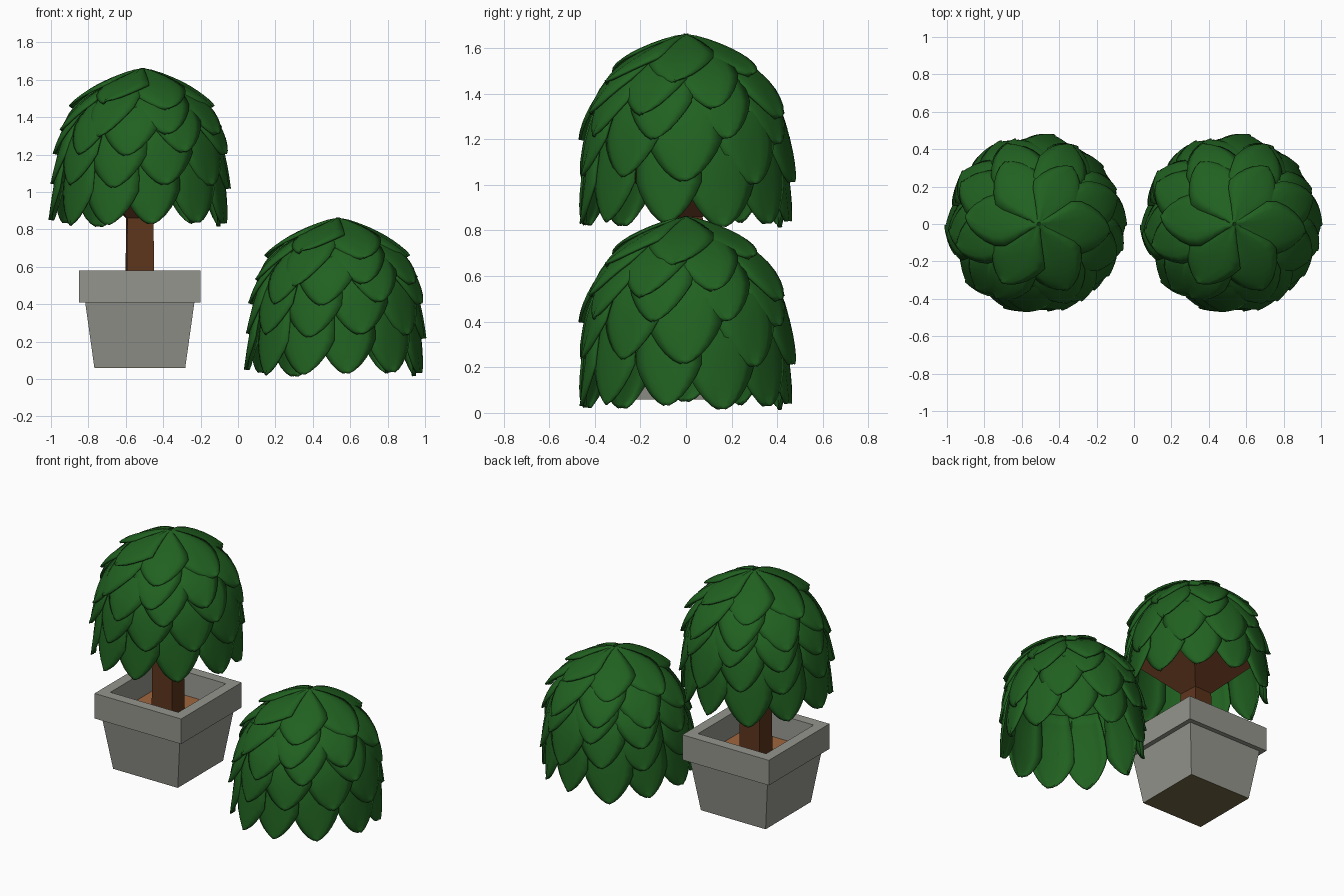
import bpy, bmesh, math, random
from mathutils import Vector

if "Cube" in bpy.data.objects:
    bpy.data.objects.remove(bpy.data.objects["Cube"])
random.seed(4)


def material(name, rgb):
    m = bpy.data.materials.new(name)
    m.diffuse_color = (*rgb, 1)
    m.use_nodes = True
    m.node_tree.nodes["Principled BSDF"].inputs["Base Color"].default_value = m.diffuse_color
    return m


def add_object(name, bm, mat=None):
    bmesh.ops.recalc_face_normals(bm, faces=bm.faces)
    me = bpy.data.meshes.new(name)
    bm.to_mesh(me)
    bm.free()
    if mat:
        me.materials.append(mat)
    ob = bpy.data.objects.new(name, me)
    bpy.context.collection.objects.link(ob)
    return ob


def square_loft(name, sections, mat=None, cap=True, turn=0.0):
    """Stack of square rings given as (half width, z)."""
    bm = bmesh.new()
    rings = []
    for h, z in sections:
        rings.append([bm.verts.new((h * math.sqrt(2) * math.cos(a), h * math.sqrt(2) * math.sin(a), z))
                      for a in (turn + math.pi / 4 + k * math.pi / 2 for k in range(4))])
    for a, b in zip(rings, rings[1:]):
        for k in range(4):
            bm.faces.new((a[k], a[(k + 1) % 4], b[(k + 1) % 4], b[k]))
    if cap:
        bm.faces.new(rings[0])
        bm.faces.new(rings[-1])
    ob = add_object(name, bm, mat)
    ob.location.x = -0.525
    return ob


green = material("leaf_green", (0.015, 0.12, 0.015))
brown = material("bark_brown", (0.11, 0.035, 0.012))
earth = material("soil_brown", (0.35, 0.13, 0.05))
olive = material("dark_olive", (0.16, 0.14, 0.06))
stone = material("pot_grey", (0.30, 0.30, 0.27))

# Pot with stepped rim, soil and underside
square_loft("pot", [(0.243, 0.06), (0.292, 0.41), (0.325, 0.41), (0.325, 0.58),
                    (0.255, 0.58), (0.245, 0.42)], stone, cap=False)
square_loft("pot_base", [(0.243, 0.059), (0.243, 0.064)], olive)
square_loft("soil", [(0.247, 0.40), (0.247, 0.425)], earth)

# Trunk flaring out inside the crown
square_loft("trunk", [(0.074, 0.41), (0.07, 0.86), (0.28, 1.08), (0.27, 1.2), (0.17, 1.38)],
            brown, turn=0.05)

# Crown: overlapping rows of leaves laid over a dome profile (radius, z)
DOME = [(0, .885), (.18, .787), (.29, .70), (.37, .60), (.42, .47), (.438, .3), (.438, .1), (.428, -.05)]


def dome(s):
    """Radius and height at distance s from the apex along the profile."""
    for (r0, z0), (r1, z1) in zip(DOME, DOME[1:]):
        d = math.hypot(r1 - r0, z1 - z0)
        if s <= d:
            return r0 + (r1 - r0) * s / d, z0 + (z1 - z0) * s / d
        s -= d
    return DOME[-1]


def dome_frame(s):
    # averaged over a short span for a smooth curve
    pts = [dome(max(0, s + k * 0.03)) for k in (-2, -1, 0, 1, 2)]
    r, z = (sum(p[i] for p in pts) / 5 for i in (0, 1))
    t = Vector((pts[4][0] - pts[0][0], pts[4][1] - pts[0][1])).normalized()
    return (r if s > 0.06 else dome(s)[0]), z, -t.y, t.x


def add_leaf(bm, n, theta, s0, s1, half, lift, roll):
    NU, NV = 10, 6
    rows = []
    for i in range(NU + 1):
        u = 1 - (1 - i / NU) ** 1.5
        r, z, nr, nz = dome_frame(s0 + (s1 - s0) * u)
        w = half * (0.7 + 0.3 * math.sin(math.pi / 2 * min(1, u / 0.55)))
        ang = min(w / max(r, 0.01), math.pi / n * 1.4)
        if u > 0.66:
            ang *= max(0.01, (1 - u) / 0.34) ** 0.55
        row = []
        for j in range(NV + 1):
            v = 2 * j / NV - 1
            crease = -0.008 * (1 - abs(v)) ** 4
            off = -0.03 + lift * u + 0.012 * (1 - v * v) + crease + roll * v * min(1, u * 4)
            a = theta + v * ang
            rr, zz = r + nr * off, z + nz * off
            row.append(bm.verts.new((rr * math.cos(a) + 0.03 * zz - 0.005, rr * math.sin(a), zz)))
        rows.append(row)
    for a, b in zip(rows, rows[1:]):
        for j in range(NV):
            bm.faces.new((a[j], b[j], b[j + 1], a[j + 1]))


bm = bmesh.new()
# leaf count, base distance, tip distance, half width, lift of the tip
for n, s0, s1, half, lift in [(11, .55, 1.05, .15, .05), (10, .38, .86, .155, .055),
                              (9, .22, .70, .15, .06), (8, .10, .58, .145, .065),
                              (6, .0, .42, .155, .06)]:
    start = random.uniform(0, 6.28)
    for k in range(n):
        add_leaf(bm, n, start + k * math.tau / n + random.uniform(-.06, .06), s0,
                 s1 + random.uniform(-.03, .02), half * random.uniform(.94, 1.06),
                 lift + random.uniform(-.008, .008), 0.012)
for f in bm.faces:
    f.smooth = True
bush = add_object("bush_crown", bm, green)
bush.location = (0.515, 0, 0)
sol = bush.modifiers.new("thickness", 'SOLIDIFY')
sol.thickness = 0.012
sol.offset = 0

# Same crown on top of the trunk
tree = bush.copy()
tree.name = "tree_crown"
tree.location = (-0.53, 0, 0.80)
bpy.context.collection.objects.link(tree)
for ob in (bush, tree):
    ob.select_set(True)
bpy.context.view_layer.objects.active = bush
bpy.ops.object.shade_smooth_by_angle(angle=math.radians(40))
